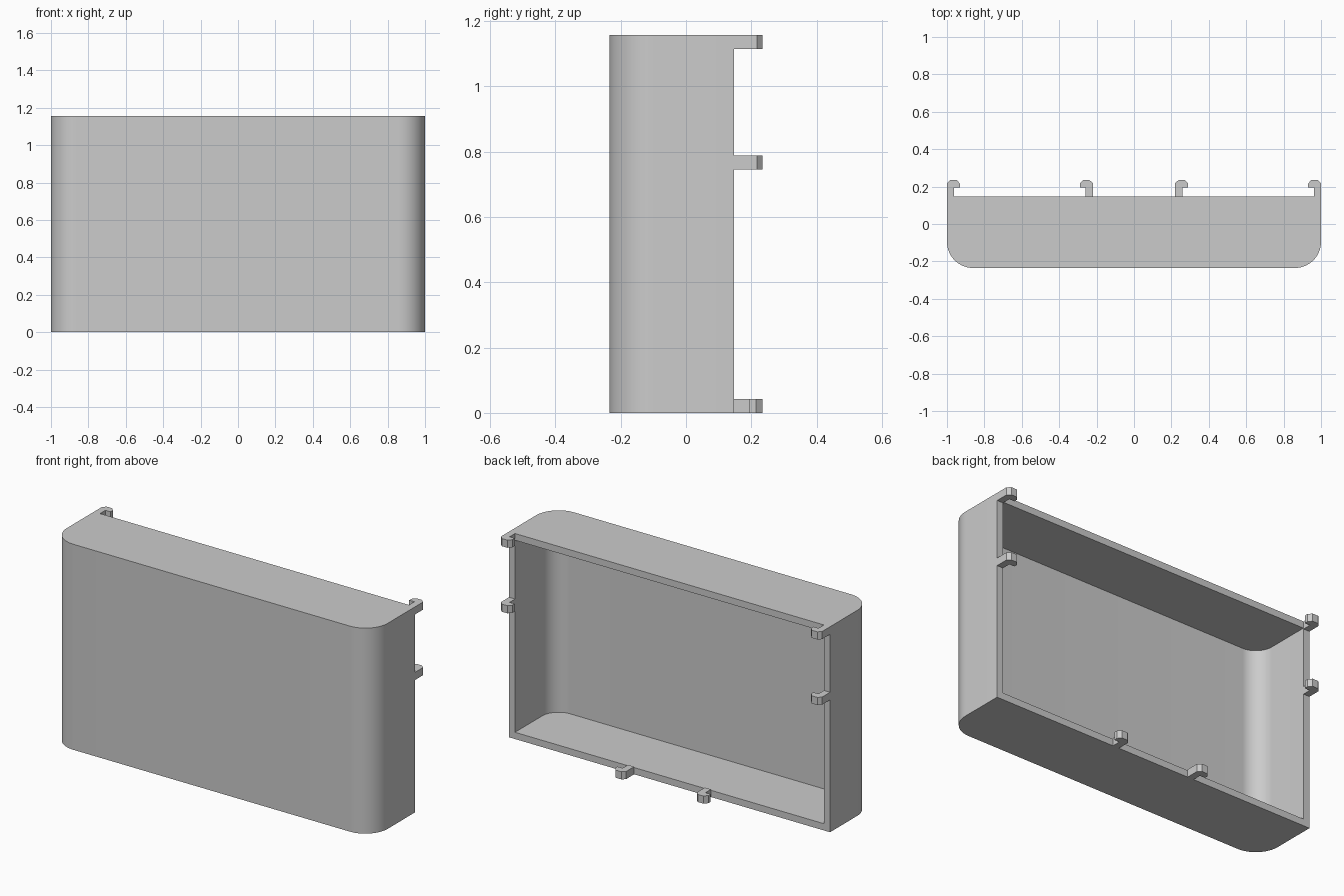
import bpy, bmesh, math

cube = bpy.data.objects.get("Cube")
if cube:
    bpy.data.objects.remove(cube, do_unlink=True)

grey = bpy.data.materials.new("light_grey_plastic")
grey.use_nodes = True
COLOUR = (0.6, 0.6, 0.6, 1)
grey.diffuse_color = COLOUR
grey.node_tree.nodes["Principled BSDF"].inputs["Base Color"].default_value = COLOUR

HEIGHT, FRONT, BACK, WALL, RADIUS = 1.157, -0.235, 0.147, 0.038, 0.14
HOOK_HEIGHT = 0.043


def prism(name, outline, z0, z1):
    """Extrude a closed xy outline from z0 to z1."""
    bm = bmesh.new()
    face = bm.faces.new([bm.verts.new((x, y, z0)) for x, y in outline])
    grown = bmesh.ops.extrude_face_region(bm, geom=[face])["geom"]
    verts = [v for v in grown if isinstance(v, bmesh.types.BMVert)]
    bmesh.ops.translate(bm, verts=verts, vec=(0, 0, z1 - z0))
    bmesh.ops.recalc_face_normals(bm, faces=bm.faces)
    mesh = bpy.data.meshes.new(name)
    bm.to_mesh(mesh)
    bm.free()
    mesh.materials.append(grey)
    obj = bpy.data.objects.new(name, mesh)
    bpy.context.collection.objects.link(obj)
    return obj


def tray_outline(half, front, back, radius, steps=16):
    """Rectangle with its two front corners rounded."""
    right = []
    for i in range(steps + 1):
        a = math.pi / 2 * i / steps
        right.append((half - radius + radius * math.sin(a),
                      front + radius - radius * math.cos(a)))
    right.append((half, back))
    return right + [(-x, y) for x, y in reversed(right)]


# Hollow shell, open at the back
shell = prism("shell", tray_outline(1, FRONT, BACK, RADIUS), 0, HEIGHT)
cutter = prism("cavity_cutter",
               tray_outline(1 - WALL, FRONT + WALL, BACK + 0.1, RADIUS - WALL),
               WALL, HEIGHT - WALL)
cutter.hide_render = True
cut = shell.modifiers.new("cavity", "BOOLEAN")
cut.operation = "DIFFERENCE"
cut.solver = "EXACT"
cut.object = cutter
bpy.context.view_layer.objects.active = shell
shell.select_set(True)
bpy.ops.object.modifier_apply(modifier=cut.name)
bpy.data.objects.remove(cutter, do_unlink=True)
bpy.ops.object.shade_smooth_by_angle(angle=math.radians(30))

# Hook profile: stem, then a chamfered head reaching sideways
HOOK = [(0, BACK), (0.038, BACK), (0.038, 0.195), (0.07, 0.195), (0.07, 0.215),
        (0.053, 0.235), (0.018, 0.235), (0, 0.218)]


def hook_pair(name, x, reach, z):
    for side, sign in (("left", 1), ("right", -1)):
        outline = [(sign * (x + reach * u), y) for u, y in HOOK]
        prism(f"{name}_{side}", outline, z, z + HOOK_HEIGHT)


# Side hooks reach inward, bottom hooks reach outward
hook_pair("top_hook", 1, -1, HEIGHT - HOOK_HEIGHT)
hook_pair("middle_hook", 1, -1, 0.745)
hook_pair("bottom_hook", 0.22, 1, 0)
